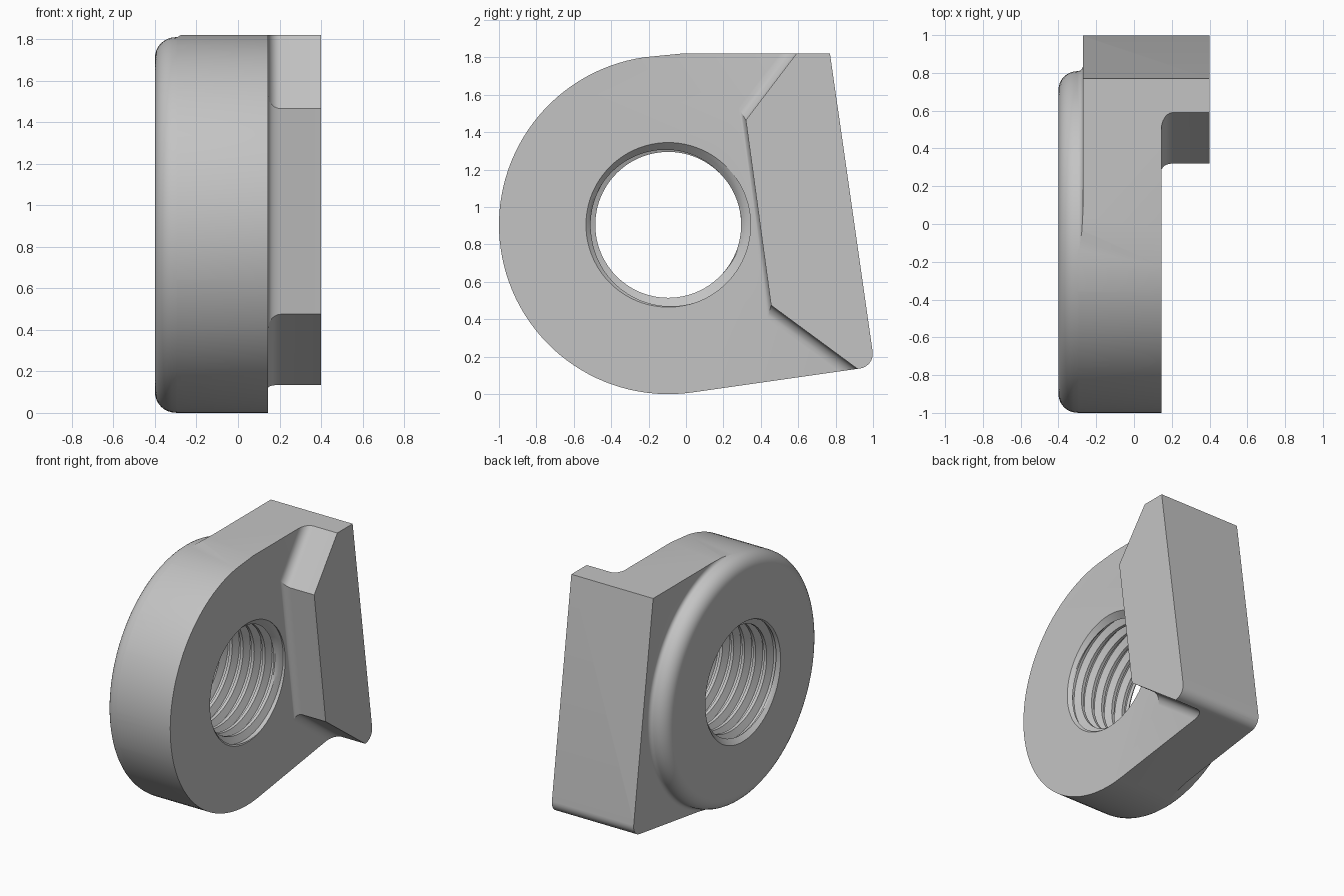
import bpy, bmesh, math
from mathutils import Vector, geometry

if "Cube" in bpy.data.objects:
    bpy.data.objects.remove(bpy.data.objects["Cube"])

CY, CZ, R = -0.095, 0.905, 0.905      # axis position and outer radius of the round end
X0, XS, XF, X1 = -0.40, -0.27, 0.145, 0.40   # boss face, shoulder, pocket floor, outer face
BORE, CREST, SEG = 0.44, 0.39, 96

steel = bpy.data.materials.new("steel_grey")
steel.diffuse_color = (0.55, 0.55, 0.55, 1)
steel.use_nodes = True
steel.node_tree.nodes["Principled BSDF"].inputs["Base Color"].default_value = steel.diffuse_color


def finish(name, bm):
    me = bpy.data.meshes.new(name)
    bm.to_mesh(me)
    bm.free()
    me.materials.append(steel)
    ob = bpy.data.objects.new(name, me)
    bpy.context.collection.objects.link(ob)
    return ob


def loft(name, layers, cap=True):
    """Solid through (x, [(y, z), ...]) layers; without caps the layers close into a ring."""
    bm = bmesh.new()
    rings = [[bm.verts.new((x, y, z)) for y, z in pts] for x, pts in layers]
    pairs = list(zip(rings, rings[1:])) + ([] if cap else [(rings[-1], rings[0])])
    n = len(rings[0])
    for a, b in pairs:
        for i in range(n):
            j = (i + 1) % n
            bm.faces.new((a[i], a[j], b[j], b[i]))
    if cap:
        bm.faces.new(rings[0])
        bm.faces.new(rings[-1])
    bmesh.ops.recalc_face_normals(bm, faces=bm.faces)
    return finish(name, bm)


def circle(r, n=SEG):
    return [(CY + r * math.cos(2 * math.pi * i / n), CZ + r * math.sin(2 * math.pi * i / n))
            for i in range(n)]


# Body outline: round end, flat top, slanted back, rounded lower corner
tilt = math.radians(8)
outline = [(CY + R * math.cos(a), CZ + R * math.sin(a))
           for a in [math.radians(98 + (278 - 98) * i / 60) for i in range(61)]]
corner, cr = Vector((1.009, 0.148)), 0.08
u = Vector((math.cos(tilt), math.sin(tilt)))
v = Vector((-math.sin(tilt), math.cos(tilt)))
centre = corner - u * cr + v * cr
for i in range(9):
    a = math.pi / 2 * i / 8
    outline.append(tuple(centre - v * cr * math.cos(a) + u * cr * math.sin(a)))
outline += [(0.77, 1.82), (-0.03, 1.82)]
body = loft("body", [(X0, outline), (X1, outline)])

# Ring cutter: leaves a round boss with a rounded rim and a filleted shoulder
sec = [(-0.5, 2.0), (-0.5, 0.805), (X0, 0.805)]
for i in range(1, 9):
    a = math.pi / 2 * i / 8
    sec.append((-0.30 - 0.10 * math.cos(a), 0.805 + 0.099 * math.sin(a)))
for i in range(1, 6):
    a = math.pi / 2 * i / 5
    sec.append((-0.30 + 0.03 * math.sin(a), 0.934 - 0.03 * math.cos(a)))
sec.append((XS, 2.0))
ring = loft("rim_cutter", [(x, circle(r, 128)) for x, r in sec], cap=False)

# Pocket cutter: three walls with a filleted foot
wall = [Vector((0, y, z)) for y, z in
        [(0.86, 2.175), (0.32, 1.465), (0.455, 0.475), (1.183, -0.061)]]
foot = (0.07, 0.03, 0.07)


def pocket(k):
    lines = []
    for a, b, w in zip(wall, wall[1:], foot):
        d = (b - a).normalized()
        off = Vector((0, d.z, -d.y)) * w * k
        lines.append((a + off, b + off))
    pts = [lines[0][0]]
    for l, m in zip(lines, lines[1:]):
        pts.append(geometry.intersect_line_line(*l, *m)[0])
    pts.append(lines[2][1])
    return [(p.y, p.z) for p in pts] + [(-1.5, -0.3), (-1.5, 2.4)]


steps = [math.pi / 2 * i / 6 for i in range(7)]
layers = [(XF + 0.06 * (1 - math.cos(t)), pocket(1 - math.sin(t))) for t in steps]
pocket_cut = loft("pocket_cutter", layers + [(0.6, pocket(0))])

# Bore cutter
bore_cut = loft("bore_cutter", [(-0.6, circle(BORE)), (0.6, circle(BORE))])

cutters = [ring, pocket_cut, bore_cut]
for c in cutters:
    m = body.modifiers.new(c.name, "BOOLEAN")
    m.operation, m.solver, m.object = "DIFFERENCE", "EXACT", c
bpy.context.view_layer.update()
deps = bpy.context.evaluated_depsgraph_get()
body.data = bpy.data.meshes.new_from_object(body.evaluated_get(deps))
body.modifiers.clear()
for c in cutters:
    bpy.data.objects.remove(c)

# Round the rear shoulder edge and open the bore wall for the thread
bm = bmesh.new()
bm.from_mesh(body.data)
bmesh.ops.remove_doubles(bm, verts=bm.verts, dist=1e-5)


def on_back(p):
    return abs(p.x - XS) < 1e-3 and abs((Vector((p.y, p.z)) - corner).dot(u)) < 0.012 and p.z > 0.2


edges = [e for e in bm.edges if all(on_back(w.co) for w in e.verts) and e.calc_length() > 0.3]
if edges:
    bmesh.ops.bevel(bm, geom=edges, offset=0.03, segments=5, profile=0.5, affect="EDGES")
bore = [f for f in bm.faces
        if all(math.hypot(w.co.y - CY, w.co.z - CZ) < BORE + 0.003 for w in f.verts)]
bmesh.ops.delete(bm, geom=bore, context="FACES")
bm.to_mesh(body.data)
bm.free()

# Internal thread with chamfered mouths, on a grid that follows the helix
PITCH, ROWS = 0.09, 8
bm = bmesh.new()
grid = []
for i in range(SEG + 1):
    a = 2 * math.pi * i / SEG
    col = []
    for k in range(-2 * ROWS, 8 * ROWS):
        x = min(max(X0 + PITCH * (k / ROWS + i / SEG), X0), XF)
        f = min(max(2 * abs(2 * ((k % ROWS) / ROWS) - 1) - 0.5, 0), 1)
        r = max(CREST + (BORE - CREST) * f, BORE - min(x - X0, XF - x))
        col.append(bm.verts.new((x, CY + r * math.cos(a), CZ + r * math.sin(a))))
    grid.append(col)
for c, d in zip(grid, grid[1:]):
    for k in range(len(c) - 1):
        bm.faces.new((c[k], c[k + 1], d[k + 1], d[k]))
bmesh.ops.remove_doubles(bm, verts=bm.verts, dist=1e-5)
bmesh.ops.dissolve_degenerate(bm, edges=bm.edges, dist=1e-5)
bmesh.ops.recalc_face_normals(bm, faces=bm.faces)
# Make the thread face the axis
score = 0
for f in bm.faces:
    c = f.calc_center_median()
    score += f.normal.dot(Vector((0, c.y - CY, c.z - CZ))) * f.calc_area()
if score > 0:
    bmesh.ops.reverse_faces(bm, faces=bm.faces)
thread = finish("thread", bm)

# Smooth curves, crisp edges
for ob in (body, thread):
    bpy.ops.object.select_all(action="DESELECT")
    ob.select_set(True)
    bpy.context.view_layer.objects.active = ob
    bpy.ops.object.shade_smooth_by_angle(angle=math.radians(25))
